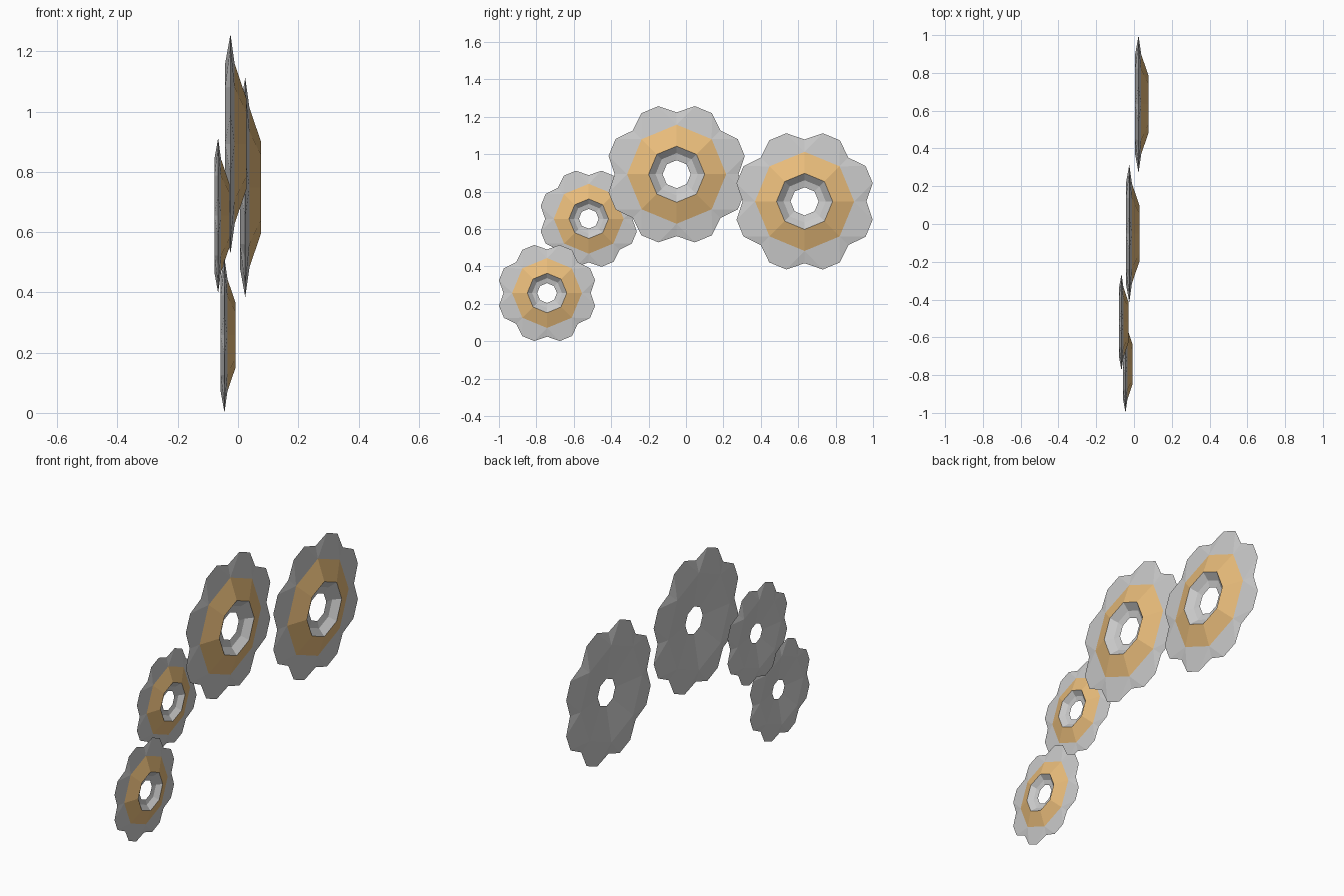
import bpy
from math import sin, cos, radians

if "Cube" in bpy.data.objects:
    bpy.data.objects.remove(bpy.data.objects["Cube"])

SIDES = 8
STEP = 360 / SIDES

orange = bpy.data.materials.new("orange")
orange.diffuse_color = (0.82, 0.51, 0.2, 1)
orange.use_nodes = True
orange.node_tree.nodes["Principled BSDF"].inputs["Base Color"].default_value = orange.diffuse_color


def point(r, x, deg):
    a = radians(deg)
    return (x, r * sin(a), r * cos(a))


def add_object(name, polys, center, size, mat=None):
    verts, faces, index = [], [], {}
    for poly in polys:
        face = []
        for p in poly:
            key = tuple(round(c, 5) for c in p)
            if key not in index:
                index[key] = len(verts)
                verts.append([c * size for c in p])
            face.append(index[key])
        faces.append(face)
    mesh = bpy.data.meshes.new(name)
    mesh.from_pydata(verts, [], faces)
    if mat:
        mesh.materials.append(mat)
    ob = bpy.data.objects.new(name, mesh)
    ob.location = center
    bpy.context.collection.objects.link(ob)


def band(p, q):
    """Eight-sided band between two (radius, x) profile points."""
    return [[point(*p, k * STEP), point(*q, k * STEP),
             point(*q, (k + 1) * STEP), point(*p, (k + 1) * STEP)]
            for k in range(SIDES)]


def teeth(inner, flip):
    """Eight blunt teeth from an octagon out to the thin rim."""
    polys = []
    for k in range(SIDES):
        a = k * STEP
        i0, i1 = point(*inner, a), point(*inner, a + STEP)
        n0, n1 = point(0.331, 0, a), point(0.331, 0, a + STEP)
        c0, c1 = point(0.377, 0, a + 15), point(0.377, 0, a + 30)
        polys += [[c0, i0, i1, c1], [n0, i0, c0], [c1, i1, n1]]
    return [p[::-1] for p in polys] if flip else polys


# Profile points (radius, x) with the rim at x = 0
shoulder = (0.265, 0.014)
lip = (0.15, 0.053)
bore = (0.113, 0.021)
hole = (0.075, 0.012)
back = (0.265, -0.018)


def gear(name, center, size):
    # Grey toothed plate with bore and dished back
    plate = (teeth(shoulder, False) + band(lip, bore) + band(bore, hole)
             + band(hole, back) + teeth(back, True))
    add_object(name + "_plate", plate, center, size)
    # Orange conical collar
    add_object(name + "_collar", band(shoulder, lip), center, size, orange)


gear("low_small_gear", (-0.045, -0.743, 0.258), 0.705)
gear("upper_small_gear", (-0.066, -0.52, 0.655), 0.705)
gear("middle_large_gear", (-0.025, -0.05, 0.893), 1.0)
gear("end_large_gear", (0.024, 0.634, 0.748), 1.0)
